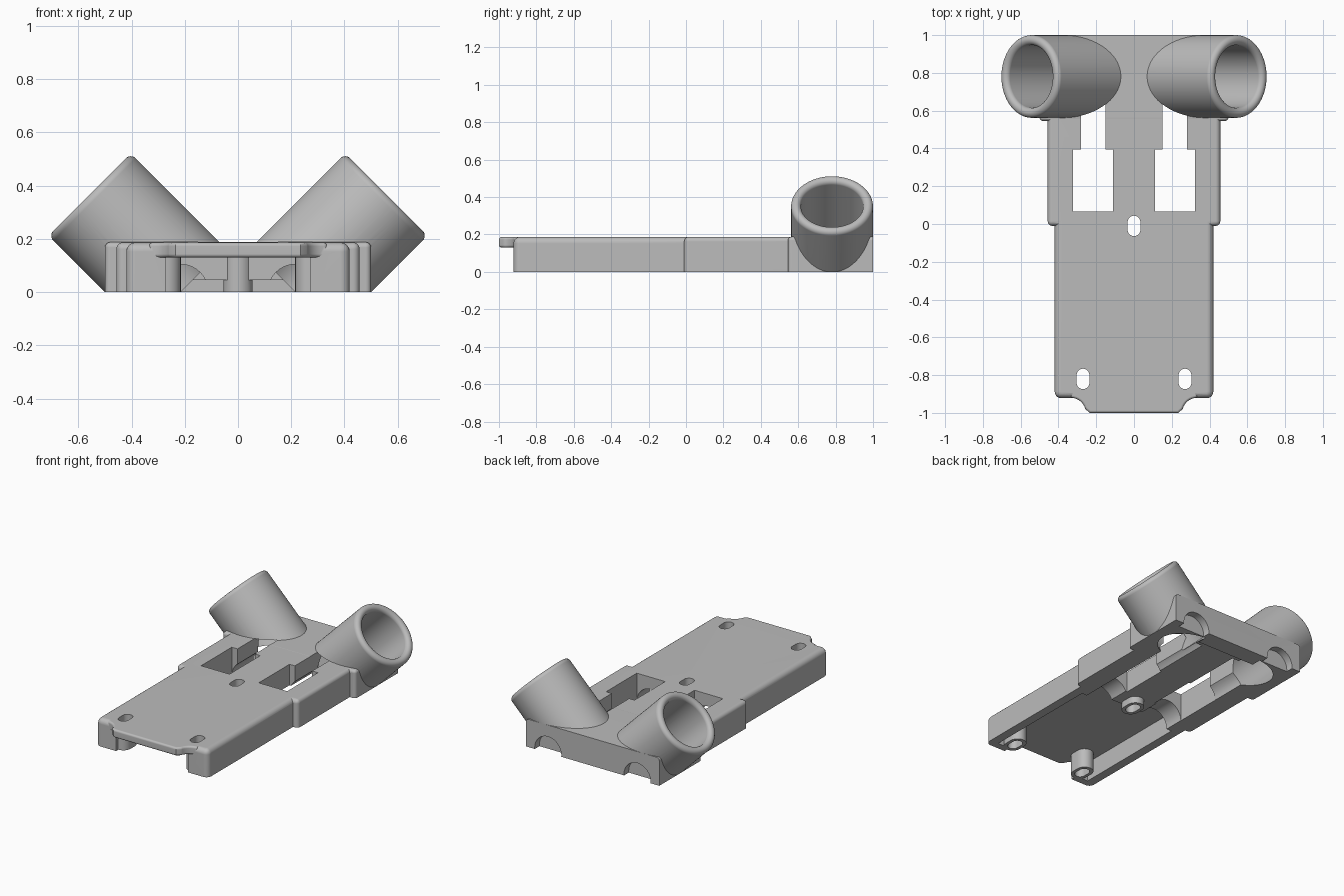
import bpy, bmesh, math
from mathutils import Matrix, Vector

cube = bpy.data.objects.get("Cube")
if cube:
    bpy.data.objects.remove(cube)

TOP = 0.187

grey = bpy.data.materials.new("plain grey")
grey.use_nodes = True
grey.diffuse_color = (0.5, 0.5, 0.5, 1)
grey.node_tree.nodes["Principled BSDF"].inputs["Base Color"].default_value = (0.5, 0.5, 0.5, 1)


def make(name, bm):
    bmesh.ops.recalc_face_normals(bm, faces=bm.faces)
    mesh = bpy.data.meshes.new(name)
    bm.to_mesh(mesh)
    bm.free()
    mesh.materials.append(grey)
    ob = bpy.data.objects.new(name, mesh)
    bpy.context.collection.objects.link(ob)
    return ob


def box(name, x0, x1, y0, y1, z0, z1, round_by=0, keep=None):
    """Box; edges whose midpoint passes the keep rule are rounded."""
    bm = bmesh.new()
    bmesh.ops.create_cube(bm, size=1)
    for v in bm.verts:
        v.co = Vector(((x0, x1)[v.co.x > 0], (y0, y1)[v.co.y > 0], (z0, z1)[v.co.z > 0]))
    if round_by:
        edges = [e for e in bm.edges if keep((e.verts[0].co + e.verts[1].co) / 2)]
        bmesh.ops.bevel(bm, geom=edges, offset=round_by, segments=5, profile=0.5, affect='EDGES')
    return make(name, bm)


def prism(name, outline, z0, z1):
    bm = bmesh.new()
    face = bm.faces.new([bm.verts.new((x, y, z0)) for x, y in outline])
    up = bmesh.ops.extrude_face_region(bm, geom=[face])
    bmesh.ops.translate(bm, verts=[v for v in up["geom"] if isinstance(v, bmesh.types.BMVert)],
                        vec=(0, 0, z1 - z0))
    return make(name, bm)


def arc(cx, cy, r, a0, a1, n=8):
    return [(cx + r * math.cos(math.radians(a0 + (a1 - a0) * i / n)),
             cy + r * math.sin(math.radians(a0 + (a1 - a0) * i / n))) for i in range(n + 1)]


def oblong(name, cx, cy, r, half, z0, z1):
    outline = arc(cx, cy + half - r, r, 0, 180, 12) + arc(cx, cy - half + r, r, 180, 360, 12)
    return prism(name, outline, z0, z1)


def lathe(name, profile, matrix, steps=72):
    """Turn a (radius, height) profile that starts and ends on the axis."""
    bm = bmesh.new()
    verts = [bm.verts.new((r, 0, h)) for r, h in profile]
    edges = [bm.edges.new(p) for p in zip(verts, verts[1:])]
    bmesh.ops.spin(bm, geom=verts + edges, cent=(0, 0, 0), axis=(0, 0, 1),
                   angle=math.tau, steps=steps)
    bmesh.ops.remove_doubles(bm, verts=bm.verts, dist=0.0002)
    bm.transform(matrix)
    return make(name, bm)


def combine(target, other, how):
    mod = target.modifiers.new("combine", 'BOOLEAN')
    mod.operation, mod.object, mod.solver = how, other, 'EXACT'
    bpy.context.view_layer.objects.active = target
    bpy.ops.object.modifier_apply(modifier=mod.name)
    bpy.data.objects.remove(other)


def add(part):
    combine(body, part, 'UNION')


def cut(part):
    combine(body, part, 'DIFFERENCE')


# Stepped body: front section, wider middle, widest rear block
body = box("mount_body", -0.42, 0.42, -0.922, 0.1, 0, TOP, 0.035,
           lambda m: m.z > 0.01 and m.y < 0.09)
add(box("middle", -0.457, 0.457, -0.01, 0.7, 0, TOP, 0.025,
        lambda m: m.z > 0.01 and m.y < 0.6))
add(box("rear", -0.5, 0.5, 0.545, 1.0, 0, TOP + 0.001, 0.02,
        lambda m: m.z > 0.01 and m.y < 0.9))

# Front lip with concave corners
lip = prism("lip", arc(-0.335, -1.0, 0.08, 90, 15) + [(-0.235, -1.0), (0.235, -1.0)]
            + arc(0.335, -1.0, 0.08, 165, 90) + [(0.335, -0.85), (-0.335, -0.85)], 0.13, TOP - 0.001)
round_lip = lip.modifiers.new("round", 'BEVEL')
round_lip.width, round_lip.segments, round_lip.limit_method = 0.024, 4, 'ANGLE'
round_lip.angle_limit = math.radians(60)
add(lip)

# Angled tubes, trimmed flat at the base
R, BORE, LIP = 0.219, 0.166, 0.0265
rim_out = arc(R - LIP, -LIP, LIP, 0, 90, 6)
rim_in = arc(BORE + LIP, -LIP, LIP, 180, 90, 6)


def tube_matrix(side):
    return Matrix.Translation((side * 0.558, 0.781, 0.367)) @ Matrix.Rotation(side * math.pi / 4, 4, 'Y')


for side in (1, -1):
    add(lathe("tube", [(0, -0.55), (R, -0.55)] + rim_out + [(0, 0)], tube_matrix(side)))
cut(box("ground_trim", -1, 1, -1.2, 1.2, -0.6, 0))

# Hollow underside, front opening and shallow rear recess
cut(box("hollow", -0.36, 0.36, -0.875, -0.07, -0.1, 0.13))
cut(box("front_opening", -0.27, 0.27, -1.1, -0.8, -0.1, 0.13))
cut(box("recess", -0.28, 0.28, -0.1, 0.88, -0.1, 0.045))

# Screw bosses and their slotted holes
screws = [(0.27, -0.82), (-0.27, -0.82), (0, -0.01)]
for x, y in screws:
    add(oblong("boss", x, y, 0.055, 0.078, 0, 0.15))
for x, y in screws:
    cut(oblong("screw_slot", x, y, 0.034, 0.054, -0.1, 0.4))

for side in (1, -1):
    # Stepped opening, cable channel, tube bore and rear notch
    for a, b, y0, y1, z1 in ((0.11, 0.323, 0.066, 0.395, 0.4), (0.15, 0.28, 0.35, 0.68, TOP + 0.002)):
        x0, x1 = sorted((side * a, side * b))
        cut(box("opening", x0, x1, y0, y1, -0.1, z1))
    along = Matrix.Translation((side * 0.217, 0, 0)) @ Matrix.Rotation(-math.pi / 2, 4, 'X')
    cut(lathe("channel", [(0, -0.12), (0.105, -0.12), (0.105, 0.8), (0, 0.8)], along, 40))
    cut(lathe("bore", [(0, -0.5), (BORE, -0.5)] + rim_in
              + [(BORE + LIP, 0.1), (0, 0.1)], tube_matrix(side)))
    back = Matrix.Translation((side * 0.335, 0, 0.01)) @ Matrix.Rotation(-math.pi / 2, 4, 'X')
    cut(lathe("notch", [(0, 0.95), (0.1, 0.95), (0.1, 1.1), (0, 1.1)], back, 40))

# Shading: smooth curves, flat large faces
bpy.ops.object.select_all(action='DESELECT')
body.select_set(True)
bpy.context.view_layer.objects.active = body
bpy.ops.object.shade_smooth_by_angle(angle=math.radians(30))
weighted = body.modifiers.new("flat_faces", 'WEIGHTED_NORMAL')
weighted.keep_sharp = True
